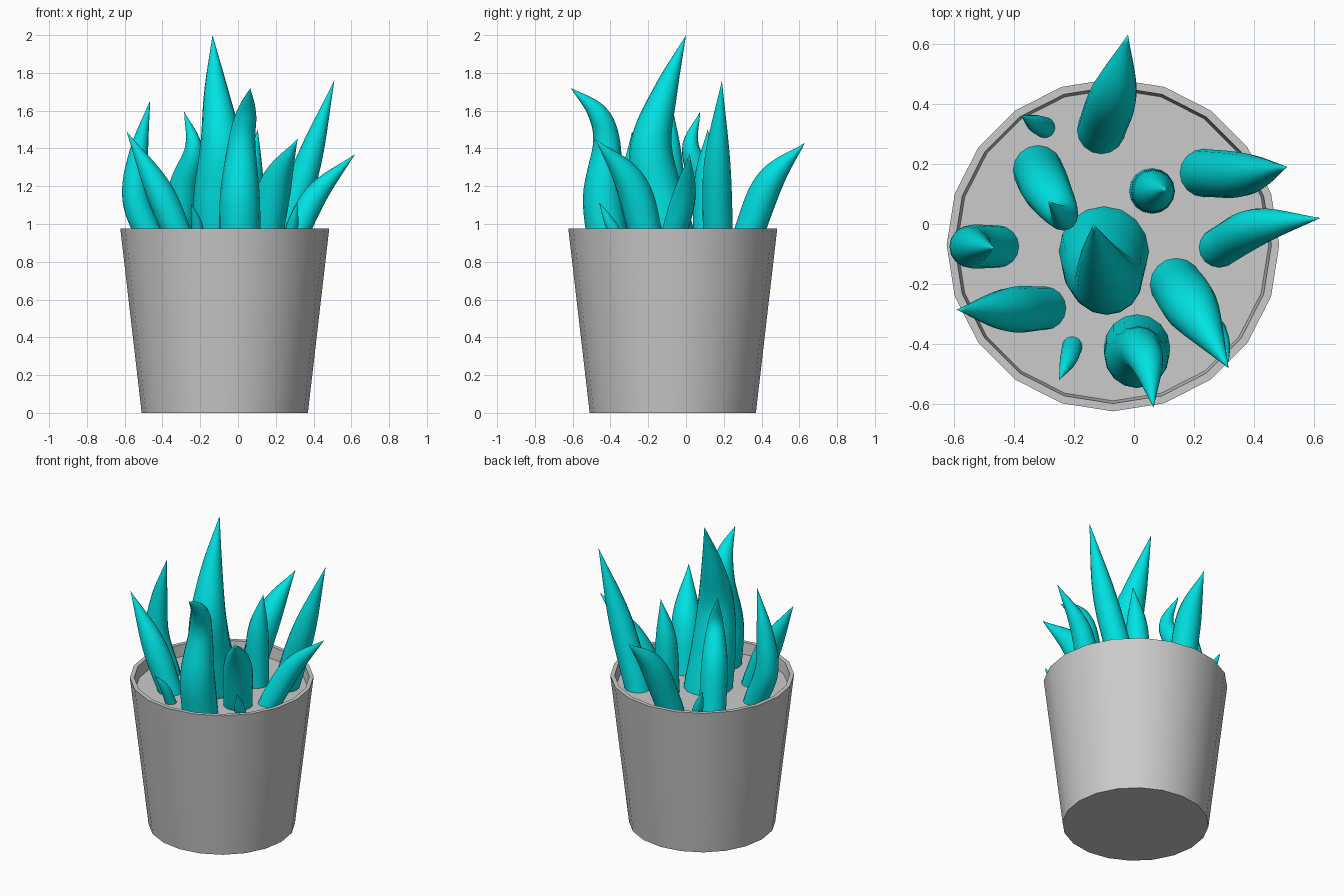
import bpy, bmesh, math
from mathutils import Vector

if "Cube" in bpy.data.objects:
    bpy.data.objects.remove(bpy.data.objects["Cube"])

CX = CY = -0.07          # pot axis
SIDES = 20
SOIL_Z = 0.90

leaf_mat = bpy.data.materials.new("leaf_teal")
leaf_mat.diffuse_color = (0.0, 0.76, 0.76, 1)
leaf_mat.use_nodes = True
leaf_mat.node_tree.nodes["Principled BSDF"].inputs["Base Color"].default_value = leaf_mat.diffuse_color


def finish(bm, name, mat=None, angle=40):
    bmesh.ops.recalc_face_normals(bm, faces=bm.faces)
    me = bpy.data.meshes.new(name)
    bm.to_mesh(me)
    bm.free()
    me.shade_smooth()
    me.set_sharp_from_angle(angle=math.radians(angle))
    if mat:
        me.materials.append(mat)
    ob = bpy.data.objects.new(name, me)
    bpy.context.collection.objects.link(ob)
    return ob


def skin(bm, rings):
    # join successive vertex rings with quads
    for a, b in zip(rings, rings[1:]):
        n = len(a)
        for i in range(n):
            bm.faces.new((a[i], a[(i + 1) % n], b[(i + 1) % n], b[i]))


def pot_ring(bm, r, z):
    return [bm.verts.new((CX + r * math.cos(t), CY + r * math.sin(t), z))
            for t in (math.tau * i / SIDES for i in range(SIDES))]


# tapered pot with thin rim
bm = bmesh.new()
rings = [pot_ring(bm, r, z) for r, z in ((0.44, 0), (0.553, 0.975), (0.527, 0.975), (0.518, SOIL_Z))]
skin(bm, rings)
bm.faces.new(rings[0])
finish(bm, "pot")

# soil disc
bm = bmesh.new()
bm.faces.new(pot_ring(bm, 0.518, SOIL_Z))
finish(bm, "soil")


def spline(pts, steps=8):
    # Catmull-Rom through (x, y, z, radius) points
    p = [Vector(q) for q in pts]
    p = [2 * p[0] - p[1]] + p + [2 * p[-1] - p[-2]]
    out = []
    for i in range(1, len(p) - 2):
        a, b, c, d = p[i - 1:i + 3]
        for k in range(steps):
            t = k / steps
            out.append(0.5 * (2 * b + (c - a) * t + (2 * a - 5 * b + 4 * c - d) * t * t
                              + (3 * b - a - 3 * c + d) * t ** 3))
    return out + [p[-2]]


def leaf(name, *pts, n=16):
    path = spline(pts)
    bm = bmesh.new()
    rings = []
    for i, s in enumerate(path[:-1]):
        c = s.to_3d()
        tan = (path[i + 1].to_3d() - path[max(i - 1, 0)].to_3d()).normalized()
        if i == 0:
            tan = Vector((0, 0, 1))
        u = Vector((0, 1, 0)).cross(tan).normalized()
        v = tan.cross(u)
        rings.append([bm.verts.new(c + s[3] * (u * math.cos(t) + v * math.sin(t)))
                      for t in (math.tau * j / n for j in range(n))])
    skin(bm, rings)
    tip = bm.verts.new(path[-1].to_3d())
    for j in range(n):
        bm.faces.new((rings[-1][j], rings[-1][(j + 1) % n], tip))
    bm.faces.new(rings[0])
    finish(bm, name, leaf_mat, 60)


B = 0.89  # leaf bases sit just under the soil
# large leaves: base, bend(s), tip
leaf("centre_leaf", (-.10, -.09, B, .15), (-.10, -.15, 1.15, .135), (-.09, -.185, 1.42, .11),
     (-.115, -.11, 1.7, .065), (-.135, 0, 2.0, 0))
leaf("back_leaf", (-.11, .31, B, .08), (-.065, .44, 1.22, .075), (-.02, .63, 1.43, 0))
leaf("back_right_leaf", (.23, .17, B, .08), (.37, .165, 1.32, .07), (.51, .19, 1.76, 0))
leaf("right_leaf", (.28, -.08, B, .067), (.41, -.01, 1.15, .062), (.62, .02, 1.37, 0))
leaf("front_right_leaf", (.14, -.20, B, .088), (.20, -.29, 1.21, .085), (.315, -.48, 1.45, 0))
leaf("front_leaf", (.01, -.41, B, .11), (.01, -.44, 1.15, .105), (.02, -.42, 1.43, .072),
     (.045, -.47, 1.59, .052), (.065, -.61, 1.72, 0))
leaf("front_left_leaf", (-.295, -.28, B, .072), (-.42, -.285, 1.18, .072), (-.59, -.285, 1.49, 0))
leaf("left_leaf", (-.45, -.075, B, .07), (-.54, -.075, 1.13, .072), (-.525, -.075, 1.38, .05),
     (-.465, -.08, 1.655, 0))
leaf("back_left_leaf", (-.32, .18, B, .083), (-.29, .115, 1.18, .08), (-.235, .025, 1.4, .047),
     (-.285, .075, 1.595, 0))
leaf("inner_right_leaf", (.06, .11, B, .076), (.07, .11, 1.25, .063), (.105, .115, 1.5, 0))

# small shoots
leaf("left_shoot", (-.295, .32, B, .035), (-.33, .335, 1.0, .028), (-.375, .36, 1.11, 0))
leaf("front_shoot", (-.205, -.405, B, .034), (-.22, -.455, 1.01, .027), (-.25, -.52, 1.11, 0))
leaf("right_shoot", (.27, -.345, B, .034), (.29, -.40, 1.0, .03), (.315, -.46, 1.115, 0))
